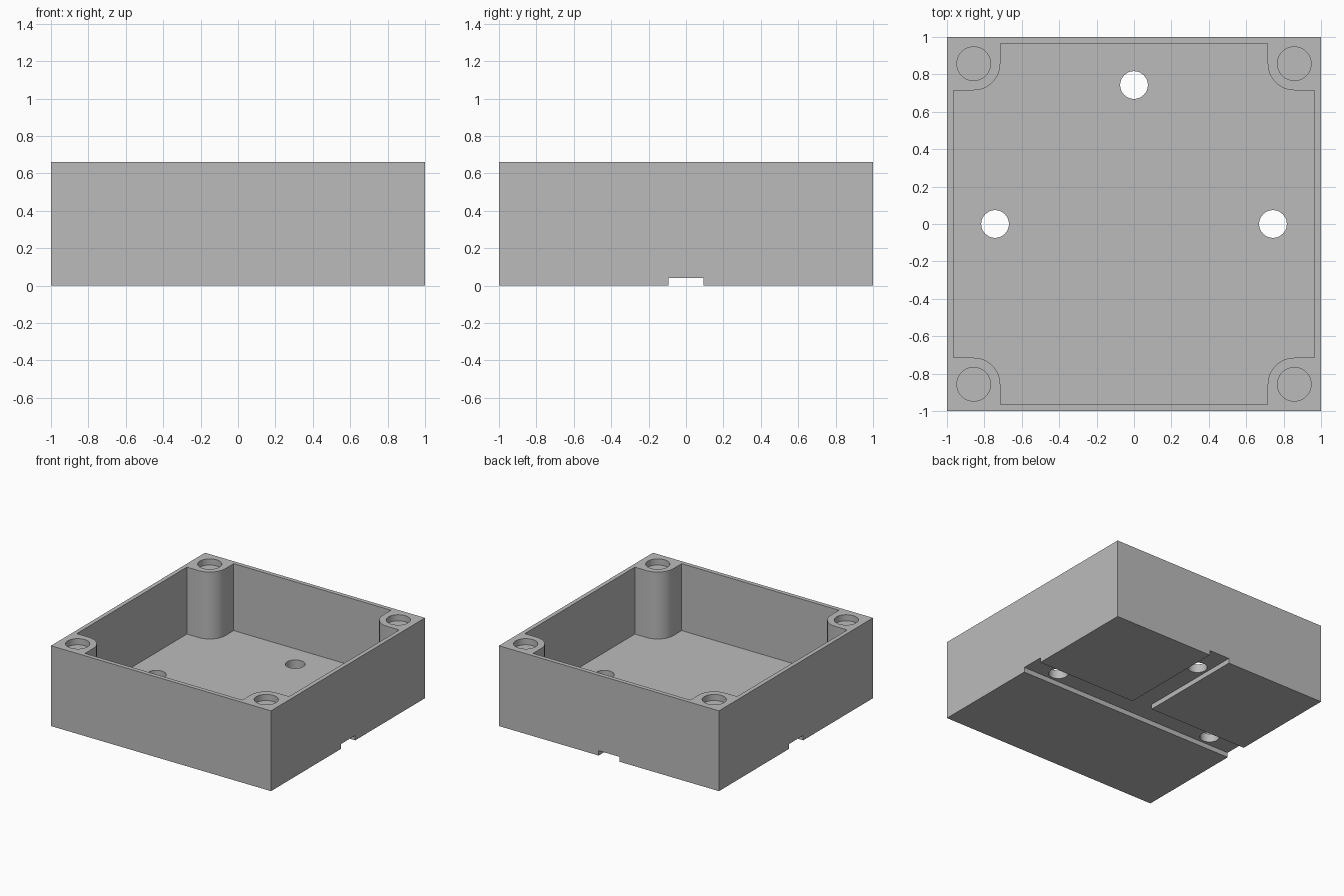
import bpy
import bmesh
import math
from mathutils import Vector

if "Cube" in bpy.data.objects:
    bpy.data.objects.remove(bpy.data.objects["Cube"], do_unlink=True)

HEIGHT = 0.66
FLOOR = 0.11
INNER = 0.965      # inside of the walls
POST = 0.857       # corner post centre
POST_R = 0.142
CHANNEL = 0.094    # half width of the underside channel
CHANNEL_TOP = 0.04

grey = bpy.data.materials.new("plain_grey")
grey.use_nodes = True
colour = (0.5, 0.5, 0.5, 1)
grey.diffuse_color = colour
grey.node_tree.nodes["Principled BSDF"].inputs["Base Color"].default_value = colour


def prism(name, outline, low, high):
    """Extrude a counter-clockwise outline from low to high."""
    bm = bmesh.new()
    face = bm.faces.new([bm.verts.new((x, y, low)) for x, y in outline])
    top = bmesh.ops.extrude_face_region(bm, geom=[face])["geom"]
    verts = [v for v in top if isinstance(v, bmesh.types.BMVert)]
    bmesh.ops.translate(bm, verts=verts, vec=Vector((0, 0, high - low)))
    bmesh.ops.recalc_face_normals(bm, faces=bm.faces)
    mesh = bpy.data.meshes.new(name)
    bm.to_mesh(mesh)
    bm.free()
    mesh.materials.append(grey)
    obj = bpy.data.objects.new(name, mesh)
    bpy.context.collection.objects.link(obj)
    return obj


def circle(x, y, radius, sides=48):
    steps = [math.tau * i / sides for i in range(sides)]
    return [(x + radius * math.cos(a), y + radius * math.sin(a)) for a in steps]


def cut(body, cutter):
    cutter.hide_render = True
    mod = body.modifiers.new(cutter.name, "BOOLEAN")
    mod.operation = "DIFFERENCE"
    mod.solver = "EXACT"
    mod.object = cutter
    bpy.context.view_layer.objects.active = body
    bpy.ops.object.modifier_apply(modifier=mod.name)
    bpy.data.objects.remove(cutter, do_unlink=True)


# Solid block
box = prism("open_box", [(-1, -1), (1, -1), (1, 1), (-1, 1)], 0, HEIGHT)

# Cavity outline: one rounded corner post, repeated by quarter turns
corner = [(INNER, POST - POST_R)]
for i in range(17):
    a = math.radians(270 - 90 * i / 16)
    corner.append((POST + POST_R * math.cos(a), POST + POST_R * math.sin(a)))
corner.append((POST - POST_R, INNER))
cavity = []
for turn in range(4):
    for x, y in corner:
        for _ in range(turn):
            x, y = -y, x
        cavity.append((x, y))
cut(box, prism("cavity", cavity, FLOOR, 1))

# T-shaped channel under the floor, open at both sides and the back
c, e = CHANNEL, 1.1
channel = [(-e, -c), (e, -c), (e, c), (c, c), (c, e), (-c, e), (-c, c), (-e, c)]
cut(box, prism("channel", channel, -0.1, CHANNEL_TOP))

# Through holes in the channel
for x, y in ((-0.743, 0), (0.743, 0), (0, 0.743)):
    cut(box, prism("floor_hole", circle(x, y, 0.074), -0.1, 0.3))

# Shallow round pockets in the post tops
for x in (-POST, POST):
    for y in (-POST, POST):
        cut(box, prism("post_pocket", circle(x, y, 0.09), HEIGHT - 0.05, 1))

# Smooth curved walls, keep edges crisp
bpy.ops.object.select_all(action="DESELECT")
box.select_set(True)
bpy.context.view_layer.objects.active = box
bpy.ops.object.shade_smooth_by_angle(angle=math.radians(30))
